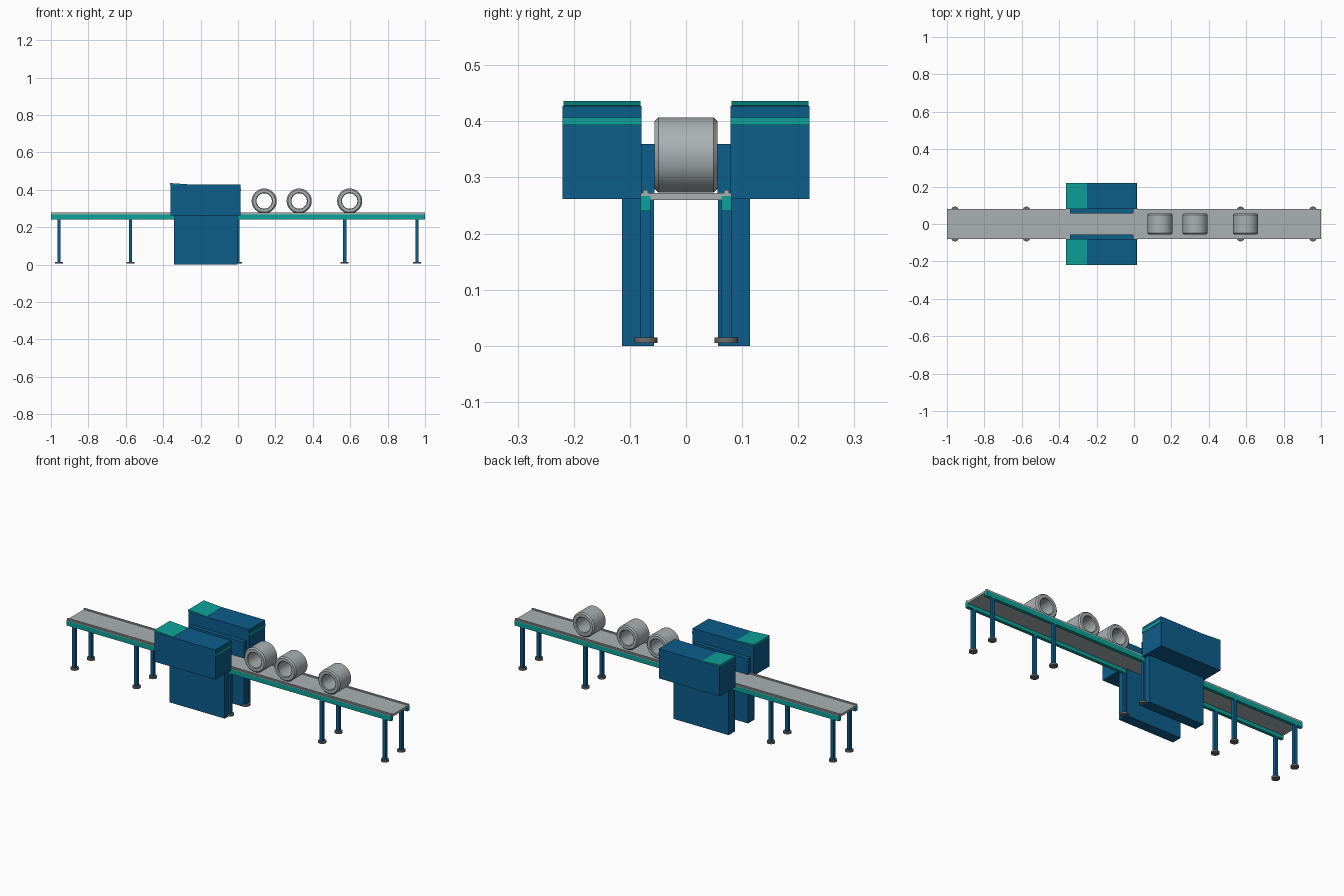
import bpy, bmesh, math

old = bpy.data.objects.get("Cube")
if old:
    bpy.data.objects.remove(old, do_unlink=True)


def material(name, rgb):
    m = bpy.data.materials.new(name)
    m.use_nodes = True
    m.diffuse_color = (*rgb, 1)
    m.node_tree.nodes["Principled BSDF"].inputs["Base Color"].default_value = (*rgb, 1)
    return m


BLUE = material("machine blue", (0.004, 0.11, 0.26))
TEAL = material("teal trim", (0.004, 0.36, 0.32))
STEEL = material("light steel", (0.40, 0.44, 0.45))
DARK = material("foot grey", (0.15, 0.15, 0.15))


def finish(name, bm, mat):
    bmesh.ops.recalc_face_normals(bm, faces=bm.faces)
    me = bpy.data.meshes.new(name)
    bm.to_mesh(me)
    bm.free()
    me.materials.append(mat)
    ob = bpy.data.objects.new(name, me)
    bpy.context.collection.objects.link(ob)
    return ob


def prism(name, outline, y0, y1, mat):
    """Extrude an x-z outline from y0 to y1."""
    bm = bmesh.new()
    face = bm.faces.new([bm.verts.new((x, y0, z)) for x, z in outline])
    ext = bmesh.ops.extrude_face_region(bm, geom=[face])
    for v in ext["geom"]:
        if isinstance(v, bmesh.types.BMVert):
            v.co.y = y1
    return finish(name, bm, mat)


def box(name, x, y, z, mat):
    return prism(name, [(x[0], z[0]), (x[1], z[0]), (x[1], z[1]), (x[0], z[1])], *y, mat)


def smooth(ob):
    bpy.ops.object.select_all(action="DESELECT")
    ob.select_set(True)
    bpy.context.view_layer.objects.active = ob
    bpy.ops.object.shade_smooth_by_angle(angle=math.radians(30))


def lathe(name, profile, location, axis, mat, steps=48):
    """Spin a closed (radius, along) profile around the y or z axis."""
    bm = bmesh.new()
    rings = []
    for i in range(steps):
        a = 2 * math.pi * i / steps
        ring = []
        for r, h in profile:
            u, v = r * math.cos(a), r * math.sin(a)
            ring.append(bm.verts.new((u, h, v) if axis == "y" else (u, v, h)))
        rings.append(ring)
    n = len(profile)
    for i in range(steps):
        a, b = rings[i], rings[(i + 1) % steps]
        for j in range(n):
            k = (j + 1) % n
            bm.faces.new((a[j], a[k], b[k], b[j]))
    ob = finish(name, bm, mat)
    ob.location = location
    smooth(ob)
    return ob


def foot(name, x, y):
    bm = bmesh.new()
    bmesh.ops.create_cone(bm, cap_ends=True, segments=24, radius1=0.021,
                          radius2=0.021, depth=0.01)
    ob = finish(name, bm, DARK)
    ob.location = (x, y, 0.01)
    smooth(ob)


# Conveyor bed
box("conveyor_bed", (-1, 1), (-0.063, 0.063), (0.26, 0.272), STEEL)

for side, s in (("left", 1), ("right", -1)):
    def span(a, b):
        return (s * a, s * b)

    # Rails and guide strips
    box(f"rail_{side}", (-1, 1), span(0.063, 0.081), (0.24, 0.267), TEAL)
    box(f"guide_{side}", (-1, 1), span(0.063, 0.081), (0.2665, 0.272), STEEL)
    box(f"guide_lip_{side}", (-1, 1), span(0.068, 0.077), (0.272, 0.278), STEEL)

    # Legs with round feet
    for i, x in enumerate((-0.957, -0.575, 0.0, 0.57, 0.957)):
        box(f"leg_{side}_{i + 1}", (x - 0.009, x + 0.009), span(0.063, 0.081),
            (0.012, 0.24), BLUE)
        foot(f"foot_{side}_{i + 1}", x, s * 0.072)

    # Inspection machine: pedestal, inner panel and housing
    box(f"pedestal_{side}", (-0.343, -0.002), span(0.057, 0.114), (0, 0.262), BLUE)
    box(f"inner_panel_{side}", (-0.343, -0.002), span(0.056, 0.08), (0.262, 0.36), BLUE)
    box(f"housing_{side}", (-0.362, 0.014), span(0.079, 0.22), (0.262, 0.427), BLUE)

    # Sloped cap and end stripe
    prism(f"cap_{side}", [(-0.364, 0.426), (-0.25, 0.426), (-0.25, 0.428), (-0.364, 0.436)],
          s * 0.081, s * 0.218, TEAL)
    box(f"end_stripe_{side}", (0.012, 0.017), span(0.079, 0.22), (0.393, 0.407), TEAL)

# Ring workpieces with chamfered rims
R, r, w, c = 0.067, 0.041, 0.056, 0.007
ring = [(R, w - c), (R - c, w), (r + c / 2, w), (r, w - c / 2)]
ring += [(q, -h) for q, h in reversed(ring)]
for i, x in enumerate((0.14, 0.327, 0.597)):
    lathe(f"ring_{i + 1}", ring, (x, 0, 0.34), "y", STEEL)
